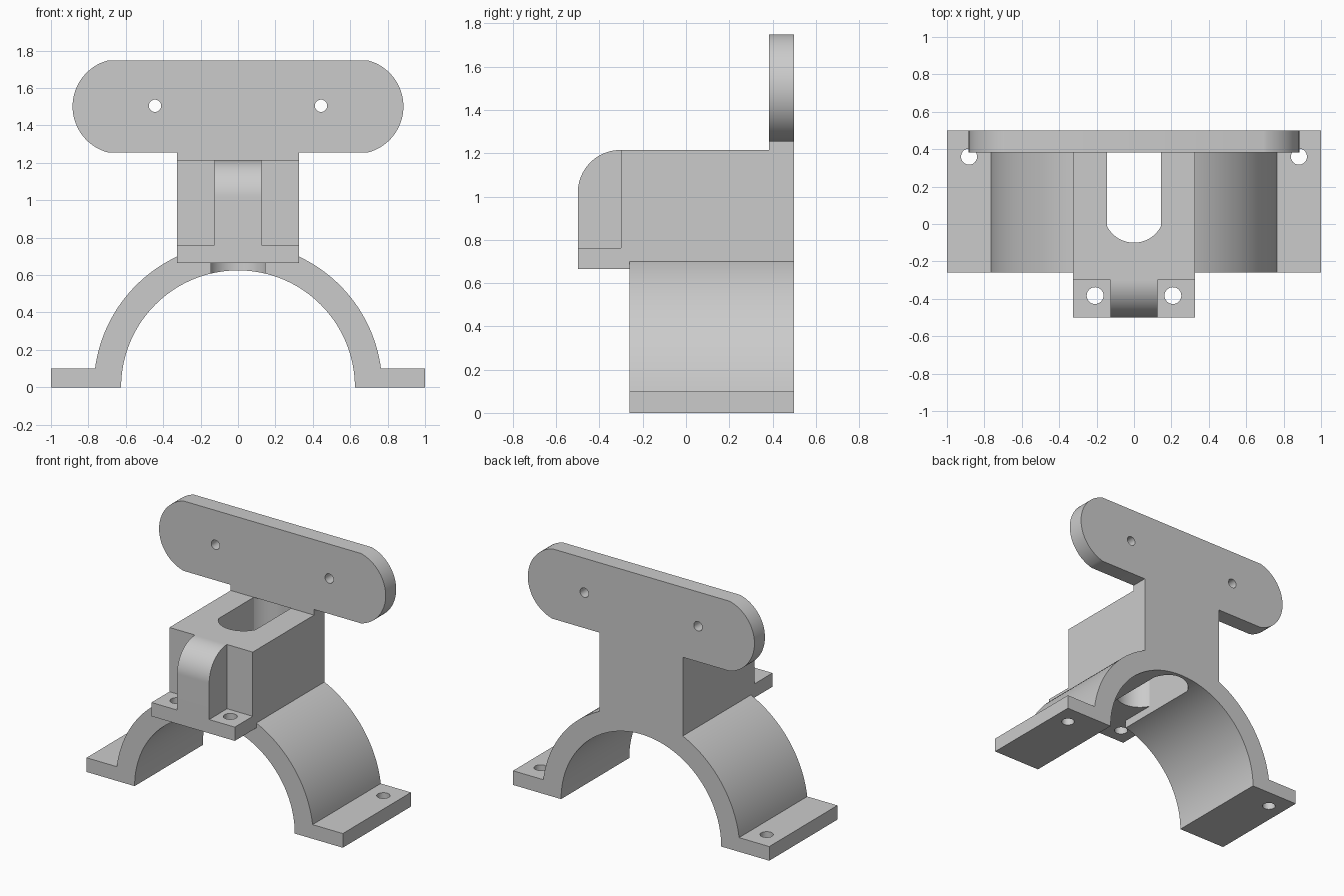
import bpy
from math import sin, cos, radians, asin, degrees

cube = bpy.data.objects.get("Cube")
if cube:
    bpy.data.objects.remove(cube, do_unlink=True)

grey = bpy.data.materials.new("plain_grey")
grey.use_nodes = True
COLOUR = (0.6, 0.6, 0.6, 1)
grey.diffuse_color = COLOUR
grey.node_tree.nodes["Principled BSDF"].inputs["Base Color"].default_value = COLOUR


def arc(u, v, r, start, end, steps=32):
    angles = [radians(start + (end - start) * i / steps) for i in range(steps + 1)]
    return [(u + r * cos(a), v + r * sin(a)) for a in angles]


def rect(u0, u1, v0, v1):
    return [(u0, v0), (u1, v0), (u1, v1), (u0, v1)]


def prism(name, profile, axis, low, high):
    """Extrude a flat profile along the named axis."""
    place = {"x": lambda u, v, w: (w, u, v),
             "y": lambda u, v, w: (u, w, v),
             "z": lambda u, v, w: (u, v, w)}[axis]
    n = len(profile)
    verts = [place(u, v, w) for w in (low, high) for u, v in profile]
    faces = [list(range(n))[::-1], list(range(n, 2 * n))]
    faces += [[i, (i + 1) % n, n + (i + 1) % n, n + i] for i in range(n)]
    area = sum(a[0] * b[1] - b[0] * a[1] for a, b in zip(profile, profile[1:] + profile[:1]))
    if (area < 0) != (axis == "y"):
        faces = [f[::-1] for f in faces]
    mesh = bpy.data.meshes.new(name)
    mesh.from_pydata(verts, [], faces)
    mesh.materials.append(grey)
    obj = bpy.data.objects.new(name, mesh)
    bpy.context.collection.objects.link(obj)
    return obj


def combine(target, tool, operation):
    """Apply a boolean, then discard the tool."""
    mod = target.modifiers.new("combine", "BOOLEAN")
    mod.operation, mod.object, mod.solver = operation, tool, "EXACT"
    bpy.context.view_layer.objects.active = target
    bpy.ops.object.modifier_apply(modifier=mod.name)
    bpy.data.objects.remove(tool, do_unlink=True)


FRONT, BACK = -0.26, 0.5
INNER, OUTER, FOOT = 0.625, 0.771, 0.1
BLOCK, BASE, TOP = 0.325, 0.665, 1.215
SLOT, END_R = 0.145, 0.162
bend = degrees(asin(SLOT / END_R))

# Half-round saddle with flat feet
lift = degrees(asin(FOOT / OUTER))
profile = ([(1, 0), (1, FOOT)] + arc(0, 0, OUTER, lift, 180 - lift, 72)
           + [(-1, FOOT), (-1, 0)] + arc(0, 0, INNER, 180, 0, 72))
bracket = prism("saddle_bracket", profile, "y", FRONT, BACK)

# Slot through the saddle, open to the front
slot_back = arc(0, 0.313, END_R, 90 - bend, 90 + bend)
slot_front = arc(0, 0.062, END_R, 270 - bend, 270 + bend)
notch = prism("notch_cutter", slot_back + [(-SLOT, -0.4), (SLOT, -0.4)], "z", 0.4, 0.95)
combine(bracket, notch, "DIFFERENCE")

# Upright block with its round-ended slot
block = prism("block", rect(-BLOCK, BLOCK, -0.3, BACK), "z", BASE, TOP)
combine(block, prism("slot_cutter", slot_back + slot_front, "z", 0.4, 1.4), "DIFFERENCE")
combine(bracket, block, "UNION")

# Front ledge and rounded rib
ledge = prism("ledge", rect(-BLOCK, BLOCK, -0.5, -0.25), "z", BASE, 0.762)
combine(bracket, ledge, "UNION")
rib_profile = ([(-0.25, 0.7), (-0.25, TOP)] + arc(-0.303, TOP - 0.197, 0.197, 90, 180)
               + [(-0.5, 0.7)])
combine(bracket, prism("rib", rib_profile, "x", -0.125, 0.125), "UNION")

# Back plate with bowed ends and a neck
half, end_r, mid = 0.2465, 0.2545, 1.5015
sweep = degrees(asin(half / end_r))
plate_profile = (arc(0.63, mid, end_r, -sweep, sweep) + arc(-0.63, mid, end_r, 180 - sweep, 180 + sweep)
                 + [(-BLOCK, mid - half), (-BLOCK, TOP), (BLOCK, TOP), (BLOCK, mid - half)])
combine(bracket, prism("plate", plate_profile, "y", 0.383, BACK), "UNION")

# Mirrored bolt holes in the feet, ledge and plate
for side in (-1, 1):
    for u, v, r, axis, low, high in ((0.882, 0.36, 0.043, "z", -0.1, 0.3),
                                     (0.208, -0.383, 0.045, "z", 0.5, 0.9),
                                     (0.444, 1.505, 0.033, "y", 0.3, 0.6)):
        ring = arc(side * u, v, r, 0, 360, 32)[:-1]
        combine(bracket, prism("hole_cutter", ring, axis, low, high), "DIFFERENCE")

# Smooth curves, sharp corners
bpy.ops.object.select_all(action="DESELECT")
bracket.select_set(True)
bpy.context.view_layer.objects.active = bracket
bpy.ops.object.shade_smooth_by_angle(angle=radians(20))
